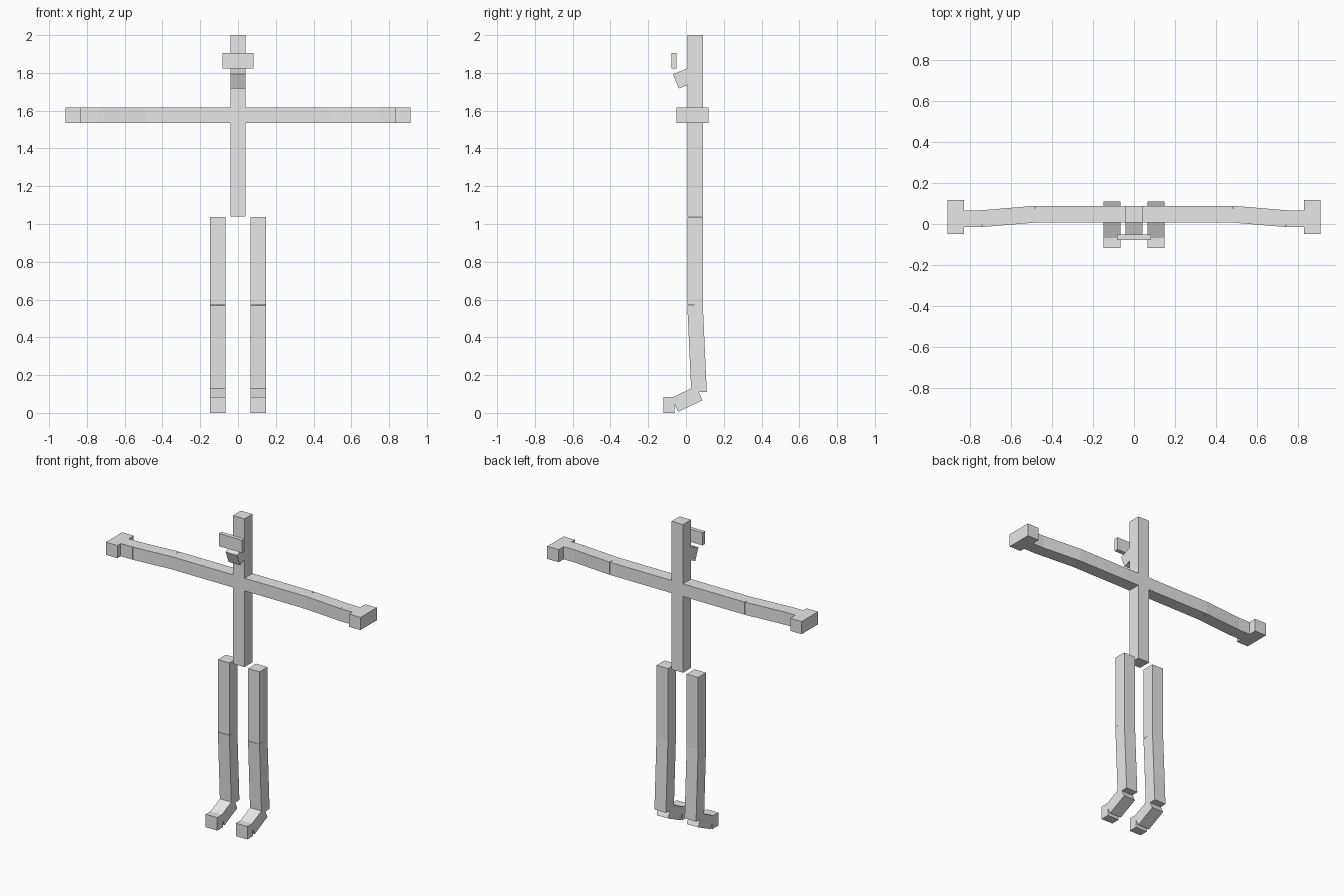
import bpy
import bmesh
from mathutils import Vector, Matrix

if "Cube" in bpy.data.objects:
    bpy.data.objects.remove(bpy.data.objects["Cube"])

W = 0.082          # bar thickness
grey = bpy.data.materials.new("light_grey")
grey.diffuse_color = (0.8, 0.8, 0.8, 1)
grey.use_nodes = True
grey.node_tree.nodes["Principled BSDF"].inputs["Base Color"].default_value = grey.diffuse_color


def bar(name, a, b, width=W, depth=W):
    """Square-ended bar from a to b; width runs along side, depth across it."""
    a, b = Vector(a), Vector(b)
    axis = (b - a).normalized()
    # side direction: world x for bars in the yz plane, world z for arm bars
    side = Vector((0, 0, 1)) if abs(axis.x) > 0.5 else Vector((1, 0, 0))
    other = axis.cross(side)
    rot = Matrix((side, other, axis)).transposed().to_4x4()
    size = Matrix.Diagonal((width, depth, (b - a).length, 1))
    bm = bmesh.new()
    bmesh.ops.create_cube(bm, size=1, matrix=Matrix.Translation((a + b) / 2) @ rot @ size)
    bmesh.ops.recalc_face_normals(bm, faces=bm.faces)
    mesh = bpy.data.meshes.new(name)
    bm.to_mesh(mesh)
    bm.free()
    mesh.materials.append(grey)
    obj = bpy.data.objects.new(name, mesh)
    bpy.context.collection.objects.link(obj)
    return obj


Y = 0.048          # depth of the main body line
ARM_Z = 1.575      # arm height

# Trunk and head
bar("spine", (0, Y, 1.04), (0, Y, 2.0))
bar("jaw", (0, Y, 1.796), (0, -0.053, 1.755))
bar("eye_plate", (0, -0.064, 1.823), (0, -0.064, 1.905), width=0.166, depth=0.027)

for s, label in ((-1, "left"), (1, "right")):
    # Arm: straight upper arm, forearm bending forward, wrist and cross-hand
    bar(label + "_upper_arm", (0, Y, ARM_Z), (s * 0.483, Y, ARM_Z))
    bar(label + "_forearm", (s * 0.483, Y, ARM_Z), (s * 0.747, 0.026, ARM_Z))
    bar(label + "_wrist", (s * 0.745, 0.026, ARM_Z), (s * 0.84, 0.026, ARM_Z))
    bar(label + "_hand", (s * 0.871, -0.049, ARM_Z), (s * 0.871, 0.118, ARM_Z))

    # Leg: thigh, shin bending back, sloping foot and toe block
    x = s * 0.108
    bar(label + "_thigh", (x, Y, 1.038), (x, Y, 0.57))
    bar(label + "_shin", (x, Y, 0.57), (x, 0.069, 0.11))
    bar(label + "_foot", (x, 0.0706, 0.104), (x, -0.059, 0.043))
    bar(label + "_toe", (x, -0.06, 0.042), (x, -0.118, 0.042), depth=0.084)
